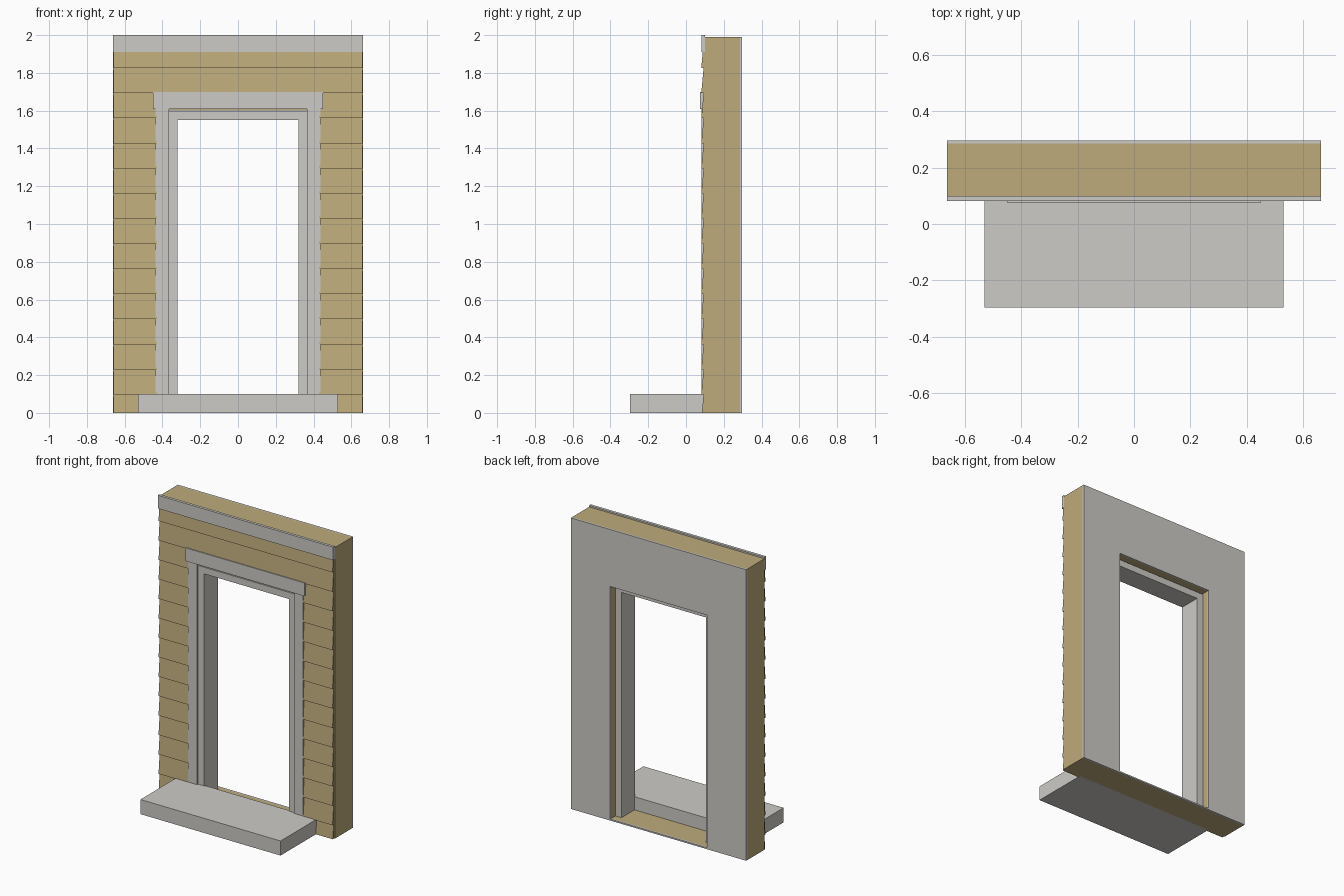
import bpy, bmesh

if "Cube" in bpy.data.objects:
    bpy.data.objects.remove(bpy.data.objects["Cube"])


def material(name, rgb):
    m = bpy.data.materials.new(name)
    m.diffuse_color = (*rgb, 1)
    m.use_nodes = True
    m.node_tree.nodes["Principled BSDF"].inputs["Base Color"].default_value = m.diffuse_color
    return m


TAN = material("tan siding", (0.515, 0.407, 0.20))
GREY = material("pale grey trim", (0.61, 0.60, 0.565))


def extrude(name, profile, axis, lo, hi, mat):
    """Extrude a closed 2D profile along x (points are y, z) or y (points are x, z)."""
    bm = bmesh.new()
    place = (lambda p, t: (t, p[0], p[1])) if axis == 'x' else (lambda p, t: (p[0], t, p[1]))
    a = [bm.verts.new(place(p, lo)) for p in profile]
    b = [bm.verts.new(place(p, hi)) for p in profile]
    bm.faces.new(a)
    bm.faces.new(b[::-1])
    n = len(a)
    for i in range(n):
        j = (i + 1) % n
        bm.faces.new((a[i], b[i], b[j], a[j]))
    bmesh.ops.recalc_face_normals(bm, faces=bm.faces)
    me = bpy.data.meshes.new(name)
    bm.to_mesh(me)
    bm.free()
    me.materials.append(mat)
    ob = bpy.data.objects.new(name, me)
    bpy.context.collection.objects.link(ob)
    return ob


def box(name, x0, x1, y0, y1, z0, z1, mat):
    return extrude(name, [(y0, z0), (y1, z0), (y1, z1), (y0, z1)], 'x', x0, x1, mat)


def ring(name, half, top, in_half, in_bottom, in_top, y0, y1, mat):
    """Flat panel with a rectangular opening."""
    bm = bmesh.new()

    def rect(h, z0, z1, y):
        return [bm.verts.new((x, y, z)) for x, z in ((-h, z0), (h, z0), (h, z1), (-h, z1))]

    of, ob_ = rect(half, 0, top, y0), rect(half, 0, top, y1)
    nf, nb = rect(in_half, in_bottom, in_top, y0), rect(in_half, in_bottom, in_top, y1)
    for i in range(4):
        j = (i + 1) % 4
        for p, q in ((of, nf), (nf, nb), (nb, ob_), (ob_, of)):
            bm.faces.new((p[i], p[j], q[j], q[i]))
    bmesh.ops.recalc_face_normals(bm, faces=bm.faces)
    me = bpy.data.meshes.new(name)
    bm.to_mesh(me)
    bm.free()
    me.materials.append(mat)
    o = bpy.data.objects.new(name, me)
    bpy.context.collection.objects.link(o)


W = 0.663        # half width of the wall
R = 0.366        # half width of the rough opening

# Framed wall and inner lining board
ring("wall_core", W, 1.99, R, 0.01, 1.6, 0.10, 0.285, TAN)
ring("inner_lining", W, 1.99, R, 0.01, 1.6, 0.285, 0.297, GREY)


# Lapped siding: saw-tooth profile, thick at each board's lower edge
def siding(name, z_lo, z_hi, x0, x1):
    pitch, first = 0.133, 0.097 - 0.133
    pts = [(0.103, z_hi), (0.103, z_lo)]
    k = 0
    while first + k * pitch < z_hi - 1e-4:
        b = first + k * pitch
        k += 1
        t = b + pitch
        if t <= z_lo + 1e-4:
            continue
        for z in (max(b, z_lo), min(t, z_hi)):
            pts.append((0.081 + 0.012 * (z - b) / pitch, z))
    extrude(name, pts, 'x', x0, x1, TAN)


SPLIT = 0.097 + 12 * 0.133
siding("siding_left", 0, SPLIT, -0.658, -0.43)
siding("siding_right", 0, SPLIT, 0.43, 0.658)
siding("siding_above_door", SPLIT, 1.93, -0.658, 0.658)

# Frieze board along the top
box("frieze_board", -W, W, 0.081, 0.10, 1.91, 2.0, GREY)

# Door casing
box("casing_head", -0.449, 0.449, 0.075, 0.10, 1.61, 1.70, GREY)
for side, s in (("left", -1), ("right", 1)):
    x0, x1 = sorted((s * R, s * 0.436))
    box("casing_" + side, x0, x1, 0.082, 0.10, 0.09, 1.61, GREY)

# Door jamb: one inverted U
extrude("door_jamb",
        [(-R, 0.01), (-0.32, 0.01), (-0.32, 1.55), (0.32, 1.55),
         (0.32, 0.01), (R, 0.01), (R, 1.595), (-R, 1.595)],
        'y', 0.092, 0.24, GREY)

# Doorstep slab
box("doorstep", -0.53, 0.53, -0.297, 0.10, 0, 0.10, GREY)
